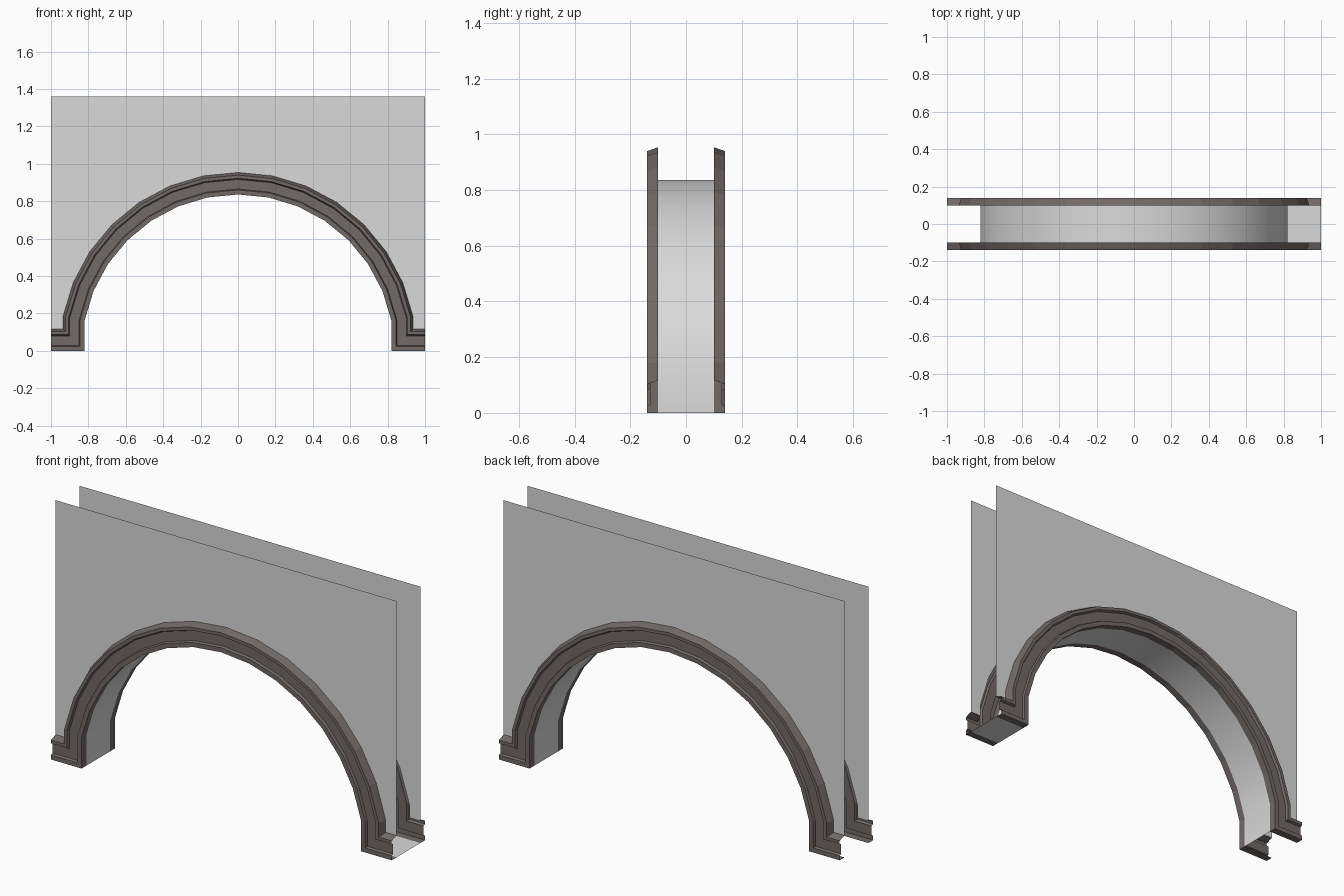
import bpy, math
from mathutils import Vector

if "Cube" in bpy.data.objects:
    bpy.data.objects.remove(bpy.data.objects["Cube"])

def material(name, rgb):
    m = bpy.data.materials.new(name)
    m.diffuse_color = (*rgb, 1)
    m.use_nodes = True
    m.node_tree.nodes["Principled BSDF"].inputs["Base Color"].default_value = m.diffuse_color
    return m

PLASTER = material("light plaster", (0.7, 0.7, 0.7))
TRIM = material("dark brown grey trim", (0.165, 0.144, 0.135))

R, WIDTH, TOP, HALF = 0.836, 0.117, 1.36, 0.10
STEP = math.radians(11.25)

# Inner arch path (x, z): foot, upright, arc, upright, foot
arc = [Vector((R * math.sin(i * STEP), R * math.cos(i * STEP))) for i in range(-7, 8)]
opening = [Vector((arc[0].x, 0))] + arc + [Vector((arc[-1].x, 0))]
path = [Vector((-1, 0))] + opening + [Vector((1, 0))]

def offset(pts, d):
    """Mitred offset of the path towards its left (outer) side."""
    normals = []
    for a, b in zip(pts, pts[1:]):
        t = (b - a).normalized()
        normals.append(Vector((-t.y, t.x)))
    out = []
    for i, p in enumerate(pts):
        n0 = normals[max(i - 1, 0)]
        n1 = normals[min(i, len(normals) - 1)]
        out.append(p + (n0 + n1) * (d / (1 + n0.dot(n1))))
    return out

def make(name, verts, faces, mat):
    me = bpy.data.meshes.new(name)
    me.from_pydata(verts, [], faces)
    me.materials.append(mat)
    ob = bpy.data.objects.new(name, me)
    bpy.context.collection.objects.link(ob)
    return ob

def sheet(rows, flip=False):
    """Quads between equal-length rows of points."""
    n = len(rows[0])
    faces = []
    for j in range(len(rows) - 1):
        for i in range(n - 1):
            f = (j * n + i, j * n + i + 1, (j + 1) * n + i + 1, (j + 1) * n + i)
            faces.append(f[::-1] if flip else f)
    return [v for row in rows for v in row], faces

# Moulding section: distance from the opening, depth from the centre
section = [(0, 0.10), (0, 0.14), (0.024, 0.14), (0.029, 0.127),
           (0.080, 0.127), (0.086, 0.14), (0.103, 0.14), (WIDTH, HALF)]

for side, s in (("front", -1), ("back", 1)):
    # Moulded trim swept round the arch
    rows = [[(p.x, s * y, p.y) for p in offset(path, d)] for d, y in section]
    make(side + "_trim", *sheet(rows, s > 0), TRIM)

    # Thin wall above the trim
    edge = [(p.x, s * HALF, p.y) for p in offset(path, WIDTH)]
    edge += [(1, s * HALF, TOP), (-1, s * HALF, TOP)]
    face = list(range(len(edge)))
    make(side + "_wall", edge, [face if s < 0 else face[::-1]], PLASTER)

# Smooth underside of the arch
rows = [[(p.x, y, p.y) for p in opening] for y in (-HALF, HALF)]
soffit = make("arch_underside", *sheet(rows, True), PLASTER)
soffit.data.shade_smooth()

# Flat base on the right foot only
rows = [[(p.x, y, p.y) for p in path[-2:]] for y in (-HALF, HALF)]
make("right_foot_base", *sheet(rows, True), PLASTER)
